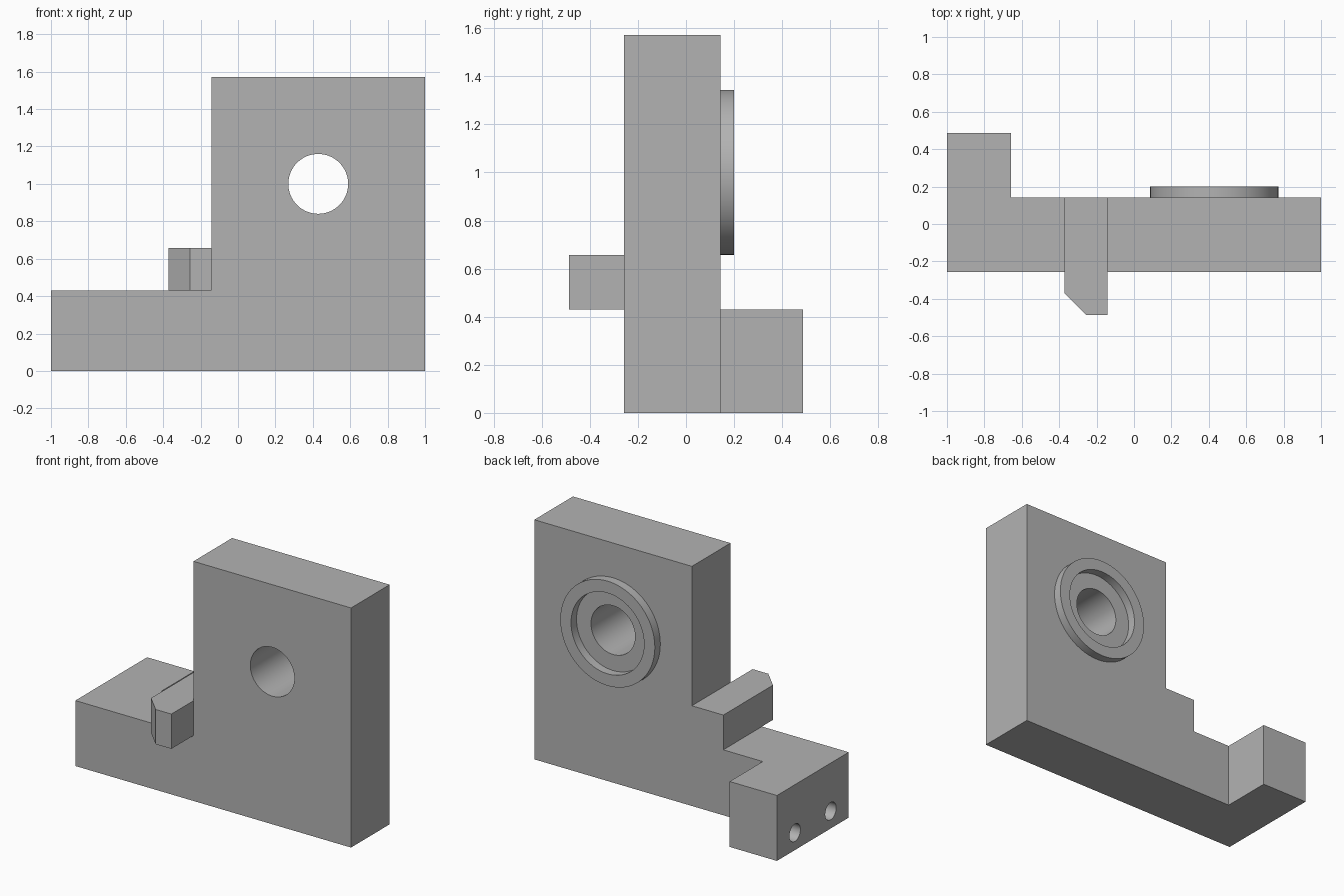
import bpy, bmesh, math
from mathutils import Matrix, Vector

cube = bpy.data.objects.get("Cube")
if cube:
    bpy.data.objects.remove(cube, do_unlink=True)

grey = bpy.data.materials.new("plain grey")
grey.use_nodes = True
COLOUR = (0.45, 0.45, 0.45, 1)
grey.diffuse_color = COLOUR
grey.node_tree.nodes["Principled BSDF"].inputs["Base Color"].default_value = COLOUR

# Shared levels
FRONT, BACK, REAR, NOSE = -0.257, 0.143, 0.486, -0.486
STEP, LUG_TOP, TOP = 0.429, 0.657, 1.571
LUG_L, LUG_R = -0.371, -0.143
BORE = Vector((0.429, 0, 1.0))


def finish(bm, name):
    bmesh.ops.recalc_face_normals(bm, faces=bm.faces)
    mesh = bpy.data.meshes.new(name)
    bm.to_mesh(mesh)
    bm.free()
    mesh.materials.append(grey)
    obj = bpy.data.objects.new(name, mesh)
    bpy.context.collection.objects.link(obj)
    return obj


def prism(name, outline, offset):
    """Extrude a closed outline of 3D points along offset."""
    bm = bmesh.new()
    face = bm.faces.new([bm.verts.new(p) for p in outline])
    ext = bmesh.ops.extrude_face_region(bm, geom=[face], use_keep_orig=True)
    moved = [v for v in ext["geom"] if isinstance(v, bmesh.types.BMVert)]
    bmesh.ops.translate(bm, verts=moved, vec=offset)
    return finish(bm, name)


def cylinder(name, start, end, radius):
    axis = end - start
    turn = axis.to_track_quat("Z", "Y").to_matrix().to_4x4()
    bm = bmesh.new()
    bmesh.ops.create_cone(bm, cap_ends=True, segments=64, radius1=radius,
                          radius2=radius, depth=axis.length,
                          matrix=Matrix.Translation((start + end) / 2) @ turn)
    return finish(bm, name)


def combine(target, tool, operation):
    mod = target.modifiers.new(operation, "BOOLEAN")
    mod.operation, mod.solver, mod.object = operation, "EXACT", tool
    bpy.context.view_layer.objects.active = target
    bpy.ops.object.modifier_apply(modifier=mod.name)
    bpy.data.objects.remove(tool, do_unlink=True)


def along_y(radius, y0, y1, name):
    return cylinder(name, BORE + Vector((0, y0, 0)), BORE + Vector((0, y1, 0)), radius)


# Stepped upright plate
profile = [(-1, 0), (1, 0), (1, TOP), (LUG_R, TOP), (LUG_R, LUG_TOP),
           (LUG_L, LUG_TOP), (LUG_L, STEP), (-1, STEP)]
bracket = prism("bracket", [(x, FRONT, z) for x, z in profile], (0, BACK - FRONT, 0))

# Rear foot block
foot = [(-1, FRONT), (-0.657, FRONT), (-0.657, REAR), (-1, REAR)]
combine(bracket, prism("foot", [(x, y, 0) for x, y in foot], (0, 0, STEP)), "UNION")

# Chamfered stop lug overhanging the front
lug = [(LUG_L, 0), (LUG_L, LUG_L), (-0.257, NOSE), (LUG_R, NOSE), (LUG_R, 0)]
combine(bracket, prism("lug", [(x, y, STEP) for x, y in lug],
                       (0, 0, LUG_TOP - STEP)), "UNION")

# Raised ring, its recess and the through bore
combine(bracket, along_y(0.343, 0, 0.2, "ring"), "UNION")
combine(bracket, along_y(0.265, BACK, 0.4, "recess"), "DIFFERENCE")
combine(bracket, along_y(0.16, -1, 1, "bore"), "DIFFERENCE")

# Blind holes in the end of the foot
for y in (-0.071, 0.3):
    hole = cylinder("hole", Vector((-1.2, y, 0.114)), Vector((-0.75, y, 0.114)), 0.057)
    combine(bracket, hole, "DIFFERENCE")

# Merge flush faces and keep the edges crisp
bm = bmesh.new()
bm.from_mesh(bracket.data)
bmesh.ops.remove_doubles(bm, verts=bm.verts, dist=0.0001)
bmesh.ops.dissolve_limit(bm, angle_limit=math.radians(0.5), verts=bm.verts, edges=bm.edges)
bm.to_mesh(bracket.data)
bm.free()
bpy.ops.object.select_all(action="DESELECT")
bracket.select_set(True)
bpy.context.view_layer.objects.active = bracket
bpy.ops.object.shade_smooth_by_angle(angle=math.radians(30))
